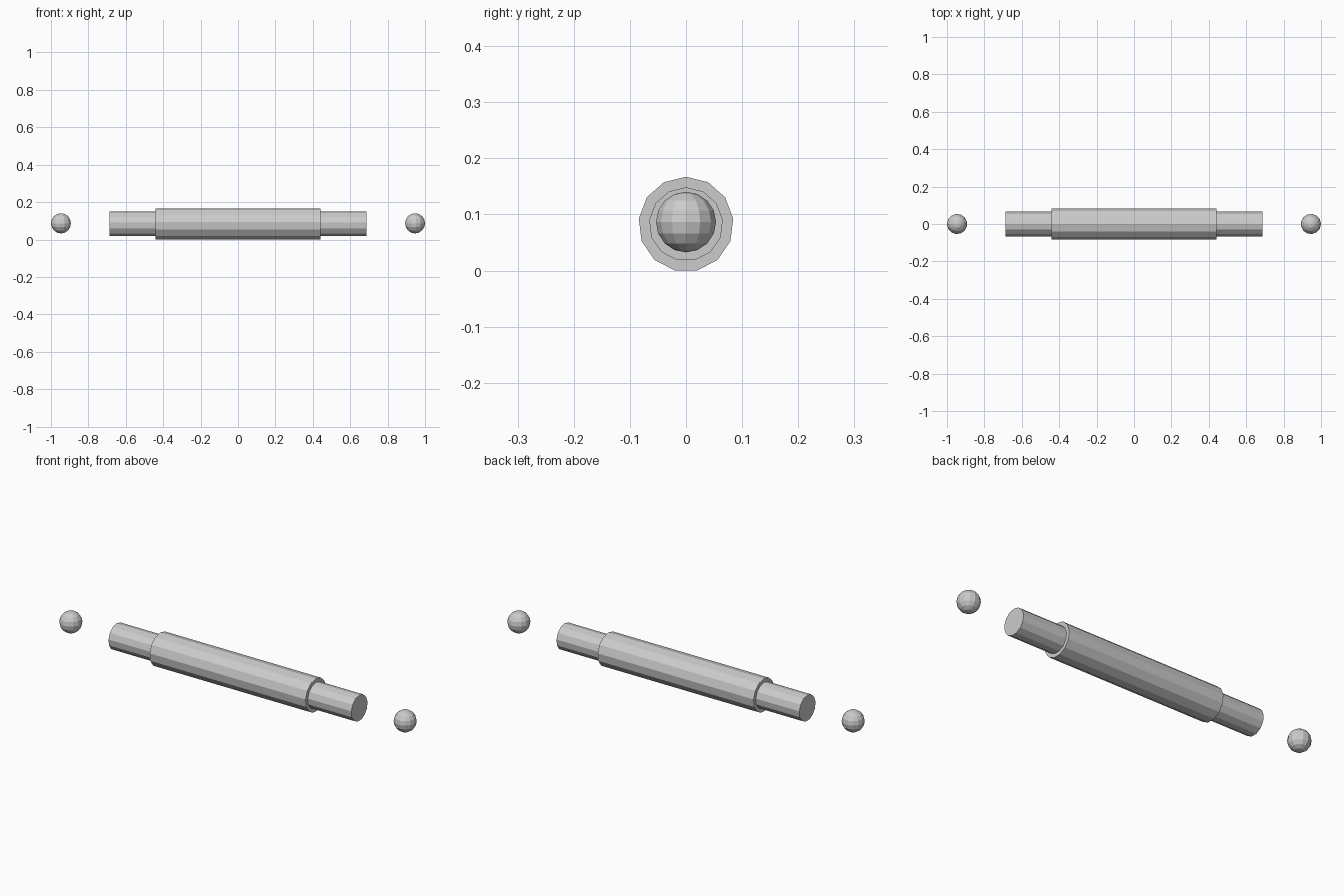
import bpy, bmesh
from math import sin, cos, pi
from mathutils import Vector

if "Cube" in bpy.data.objects:
    bpy.data.objects.remove(bpy.data.objects["Cube"])

SIDES = 13
AXIS_Z = 0.0825


def finish(bm, name):
    bmesh.ops.recalc_face_normals(bm, faces=bm.faces)
    mesh = bpy.data.meshes.new(name)
    bm.to_mesh(mesh)
    bm.free()
    obj = bpy.data.objects.new(name, mesh)
    bpy.context.collection.objects.link(obj)
    return obj


def rod(name, x0, x1, radius):
    """Capped 13-sided rod along x, with one corner pointing straight up."""
    bm = bmesh.new()
    ring = []
    for i in range(SIDES):
        a = 2 * pi * i / SIDES
        ring.append(bm.verts.new((x0, radius * sin(a), AXIS_Z + radius * cos(a))))
    face = bm.faces.new(ring)
    res = bmesh.ops.extrude_face_region(bm, geom=[face], use_keep_orig=True)
    moved = [g for g in res["geom"] if isinstance(g, bmesh.types.BMVert)]
    bmesh.ops.translate(bm, verts=moved, vec=(x1 - x0, 0, 0))
    return finish(bm, name)


def ball(name, x, z, radius, side, rings=8):
    """Faceted ball spun about the vertical axis."""
    bm = bmesh.new()
    arc = [bm.verts.new((side * radius * sin(pi * i / rings), 0, radius * cos(pi * i / rings)))
           for i in range(rings + 1)]
    edges = [bm.edges.new(pair) for pair in zip(arc, arc[1:])]
    bmesh.ops.spin(bm, geom=arc + edges, cent=(0, 0, 0), axis=(0, 0, 1),
                   angle=2 * pi, steps=SIDES, use_merge=False)
    bmesh.ops.remove_doubles(bm, verts=bm.verts, dist=0.0005)
    obj = finish(bm, name)
    obj.location = Vector((x, 0, z))
    return obj


# Thick central barrel
rod("barrel", -0.441, 0.441, 0.0847)

# Thinner core passing through it, showing at both ends
rod("core", -0.687, 0.687, 0.066)

# Detached end balls
for side, label in ((-1, "left"), (1, "right")):
    ball(label + "_end_ball", side * 0.946, 0.0865, 0.054, side)
